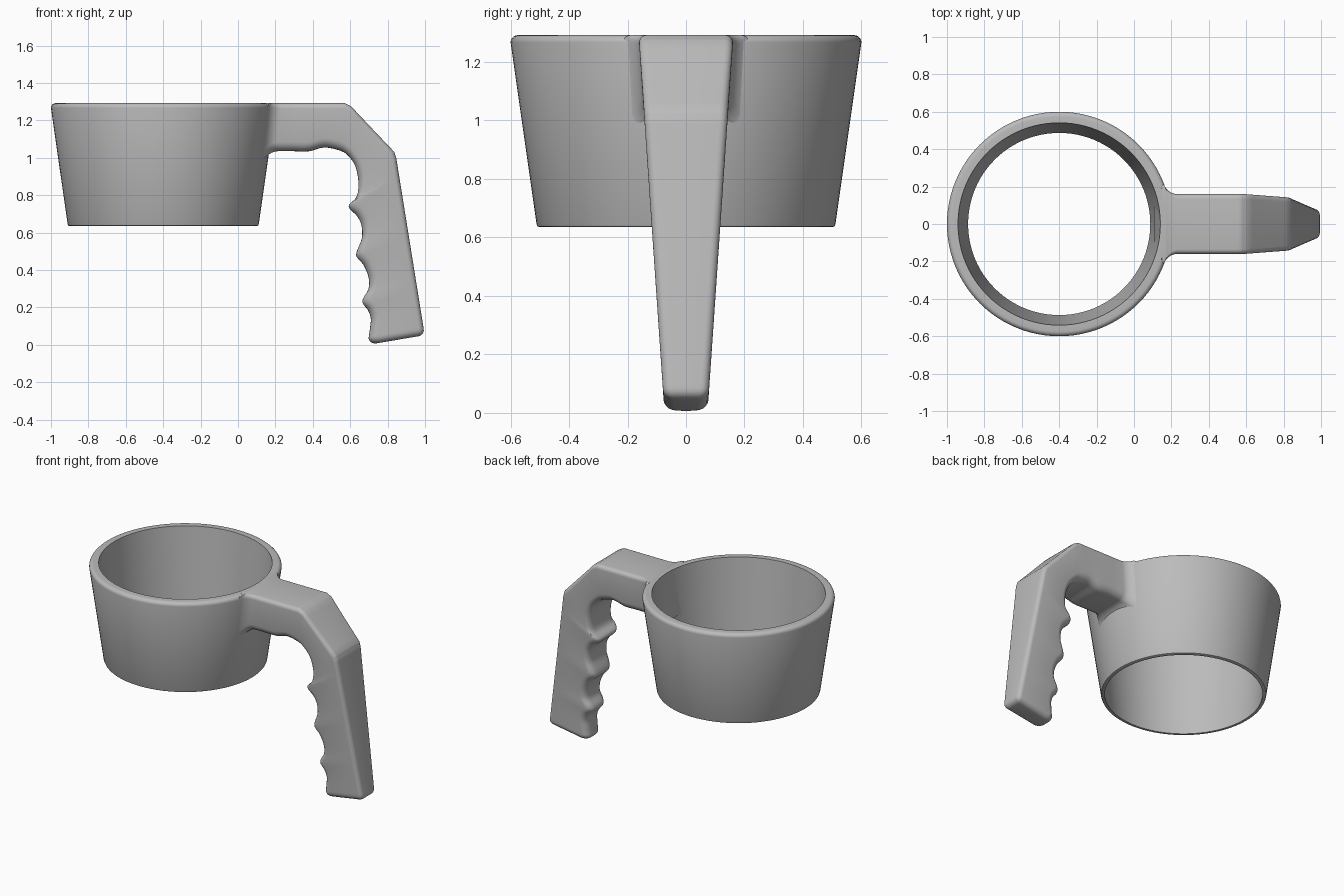
import bpy, bmesh
from math import sin, cos, pi, sqrt
from mathutils import Vector

if "Cube" in bpy.data.objects:
    bpy.data.objects.remove(bpy.data.objects["Cube"])

grey = bpy.data.materials.new("plain grey")
grey.use_nodes = True
grey.diffuse_color = (0.5, 0.5, 0.5, 1)
grey.node_tree.nodes["Principled BSDF"].inputs["Base Color"].default_value = (0.5, 0.5, 0.5, 1)

TOP, BASE, CUP_X = 1.292, 0.635, -0.4


def loft(name, rings, closed=False, angle=35):
    """Skin a list of equal-length rings; close the loop or cap both ends."""
    bm = bmesh.new()
    loops = [[bm.verts.new(p) for p in ring] for ring in rings]
    n = len(loops[0])
    pairs = list(zip(loops, loops[1:]))
    if closed:
        pairs.append((loops[-1], loops[0]))
    else:
        bm.faces.new(loops[0])
        bm.faces.new(loops[-1])
    for a, b in pairs:
        for i in range(n):
            j = (i + 1) % n
            bm.faces.new((a[i], a[j], b[j], b[i]))
    bmesh.ops.recalc_face_normals(bm, faces=bm.faces)
    mesh = bpy.data.meshes.new(name)
    bm.to_mesh(mesh)
    bm.free()
    mesh.materials.append(grey)
    obj = bpy.data.objects.new(name, mesh)
    bpy.context.collection.objects.link(obj)
    bpy.ops.object.select_all(action='DESELECT')
    obj.select_set(True)
    bpy.context.view_layer.objects.active = obj
    bpy.ops.object.shade_smooth_by_angle(angle=angle * pi / 180)
    return obj


# Open tapered cup: outer wall, rounded rim, inner wall, narrow foot
def cup_radius(z):
    return 0.51 + 0.09 * (z - BASE) / (TOP - BASE)


profile = [(0.487, BASE), (0.502, BASE), (0.508, BASE + 0.003), (0.511, BASE + 0.01)]
for k in range(6):
    a = k * pi / 10
    profile.append((0.575 + 0.025 * cos(a), TOP - 0.025 + 0.025 * sin(a)))
profile.append((0.541, TOP))
SEG = 96
loft("cup_ring", [[(CUP_X + r * cos(2 * pi * i / SEG), r * sin(2 * pi * i / SEG), z)
                   for i in range(SEG)] for r, z in profile], closed=True)


# Handle cross-section: rounded rectangle from the finger side to the back
def half_width(z):
    return 0.077 + 0.0685 * (z - 0.05)


def section(inner, outer, flare=0.0, inset=0.0, r_in=0.05, r_out=0.028):
    a, b = Vector(inner), Vector(outer)
    u = (b - a).normalized()
    a, b = a + u * inset, b - u * inset
    length = (b - a).length
    half = []
    for r, start, sign in ((r_in, 0.0, 1), (r_out, length, -1)):
        r = max(r - inset * 0.6, 0.008)
        arc = []
        for k in range(6):
            t = k * pi / 10
            arc.append((start + sign * r * (1 - cos(t)), r * (1 - sin(t))))
        half += arc if sign > 0 else arc[::-1]
    pts = []
    for s, gap in half:
        p = a + u * s
        pts.append((p.x, half_width(p.y) + flare - inset - gap, p.y))
    return pts + [(x, -y, z) for x, y, z in reversed(pts)]


UNDER = 1.035
rings = []

# Filleted root that follows the cup wall
FILLET = 0.055
for k in range(-1, 7):
    t = max(k, 0) * pi / 12
    d = -0.02 if k < 0 else FILLET * (1 - cos(t))
    flare = FILLET * (1 - sin(t))
    ring = section((0, UNDER - flare), (0, TOP), flare, r_in=0.02 + 0.03 * sin(t))
    rings.append([(CUP_X + sqrt(cup_radius(z) ** 2 - y * y) + d, y, z) for x, y, z in ring])

# Bridge and bend: matched finger-side and back points
keys = [((.30, UNDER), (.30, TOP)), ((.38, UNDER), (.40, TOP)), ((.46, 1.055), (.50, TOP)),
        ((.54, 1.04), (.572, TOP)), ((.585, 1.015), (.605, 1.275)), ((.625, .96), (.72, 1.153)),
        ((.642, .89), (.835, 1.032)), ((.643, .83), (.846, 1.0))]

# Grip: three finger ridges with scooped valleys, straight sloping back
grip = [(.630, .785), (.595, .75), (.598, .725), (.635, .69), (.660, .64), (.662, .57),
        (.637, .505), (.635, .47), (.672, .425), (.698, .36), (.698, .30), (.670, .25),
        (.668, .22), (.695, .185), (.710, .14), (.705, .085), (.698, .035)]
for x, z in grip:
    f = (.83 - z) / (.83 - .035)
    keys.append(((x, z), (.846 + .147 * f, 1.0 - .915 * f)))


def smooth(p0, p1, p2, p3, t):
    return 0.5 * (2 * p1 + (p2 - p0) * t + (2 * p0 - 5 * p1 + 4 * p2 - p3) * t * t
                  + (3 * p1 - p0 - 3 * p2 + p3) * t ** 3)


STEPS = 4
last = len(keys) - 1
for i in range(last):
    fingers = [Vector(keys[min(max(i + o, 0), last)][0]) for o in (-1, 0, 1, 2)]
    back = Vector(keys[i][1]), Vector(keys[i + 1][1])
    for s in range(STEPS):
        t = s / STEPS
        rings.append(section(smooth(*fingers, t), back[0].lerp(back[1], t)))

# Rounded butt end
inner, outer = Vector(keys[-1][0]), Vector(keys[-1][1])
down = Vector((0.18, -0.98))
R = 0.034
for k in range(6):
    t = k * pi / 10
    shift = down * R * sin(t)
    rings.append(section(inner + shift, outer + shift, inset=R * (1 - cos(t))))

loft("handle", rings, angle=32)
